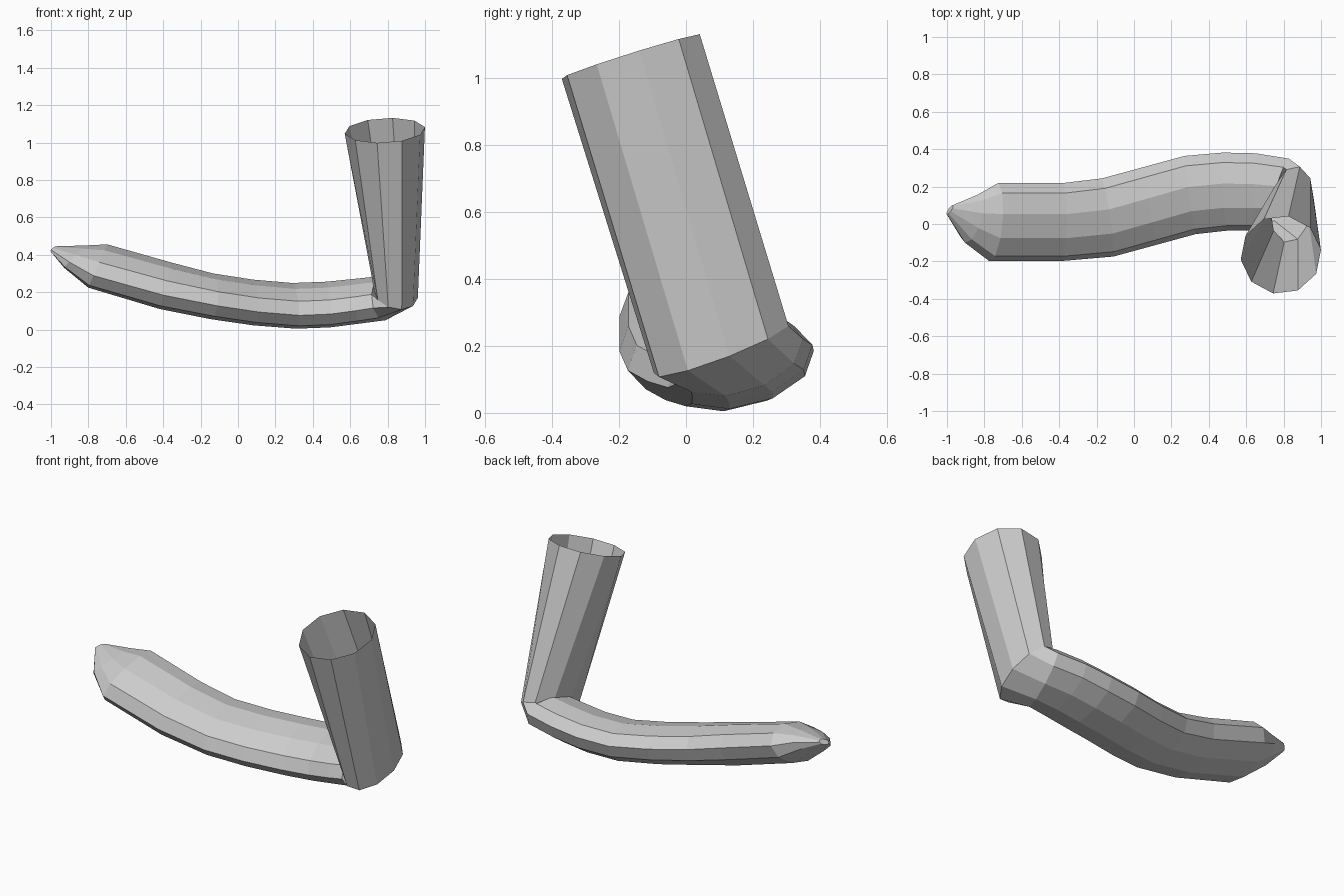
import bpy, bmesh
from math import sin, cos, pi, radians
from mathutils import Vector

SIDES = 10

# Each ring: centre, half-height vector, half-width vector, roll in degrees
RINGS = [
    # pinched tip
    ((-.985, .075, .43), (.010, 0, .015), (.015, .025, .004), 20),
    ((-.87, .028, .39), (.050, -.015, .053), (.035, .128, .03), 20),
    # curved horizontal tube, its oval section tilted up at the back
    ((-.75, .010, .34), (.045, -.03, .103), (.025, .208, .055), 20),
    ((-.39, .010, .235), (.030, -.03, .112), (.010, .208, .055), 20),
    ((-.14, .035, .178), (.018, -.03, .110), (-.03, .208, .055), 20),
    ((.08, .095, .145), (.010, -.03, .110), (-.03, .208, .055), 20),
    ((.30, .155, .127), (0, -.03, .110), (-.03, .208, .055), 20),
    ((.485, .173, .134), (-.005, -.03, .110), (-.01, .208, .055), 20),
    ((.64, .172, .152), (-.012, -.03, .108), (.01, .205, .055), 20),
    # elbow
    ((.775, .16, .168), (-.035, -.03, .103), (.05, .188, .06), 22),
    # flaring upright with open top
    ((.845, .105, .19), (-.115, 0, .03), (.02, .205, .077), 29),
    ((.785, -.165, 1.065), (-.216, 0, -.01), (0, .210, .066), 29),
]

bm = bmesh.new()
loops = []
for c, u, v, roll in RINGS:
    c, u, v = Vector(c), Vector(u), Vector(v)
    angles = [radians(roll) + 2 * pi * i / SIDES for i in range(SIDES)]
    loops.append([bm.verts.new(c + u * cos(a) + v * sin(a)) for a in angles])

# Skin neighbouring rings and close the tip
for a, b in zip(loops, loops[1:]):
    for i in range(SIDES):
        j = (i + 1) % SIDES
        bm.faces.new((a[i], a[j], b[j], b[i]))
bm.faces.new(loops[0])
bmesh.ops.recalc_face_normals(bm, faces=bm.faces)

mesh = bpy.data.meshes.new("bent_tube")
bm.to_mesh(mesh)
bm.free()
bpy.context.collection.objects.link(bpy.data.objects.new("bent_tube", mesh))
